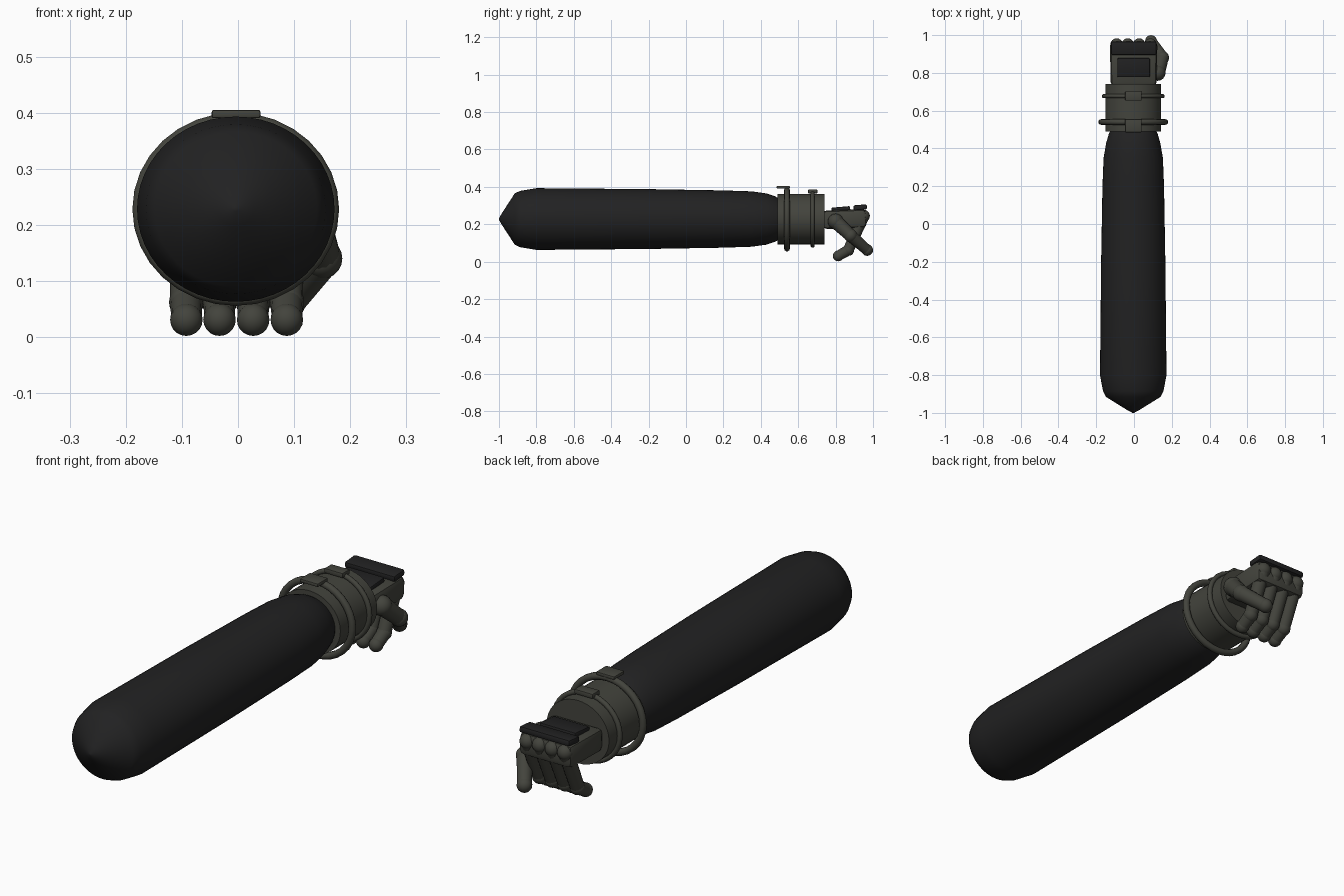
import bpy, bmesh, math
from mathutils import Vector

if "Cube" in bpy.data.objects:
    bpy.data.objects.remove(bpy.data.objects["Cube"])

CX, CZ = -0.004, 0.228   # axis of the sleeve and cuff


def material(name, rgb):
    m = bpy.data.materials.new(name)
    m.diffuse_color = (*rgb, 1)
    m.use_nodes = True
    m.node_tree.nodes["Principled BSDF"].inputs["Base Color"].default_value = m.diffuse_color
    return m


BLACK = material("black fabric", (0.0155, 0.0155, 0.0160))
OLIVE = material("olive grey", (0.056, 0.057, 0.046))


def finish(name, bm, mat, angle=40):
    bmesh.ops.recalc_face_normals(bm, faces=bm.faces)
    me = bpy.data.meshes.new(name)
    bm.to_mesh(me)
    bm.free()
    ob = bpy.data.objects.new(name, me)
    bpy.context.collection.objects.link(ob)
    me.materials.append(mat)
    bpy.ops.object.select_all(action='DESELECT')
    ob.select_set(True)
    bpy.context.view_layer.objects.active = ob
    bpy.ops.object.shade_smooth_by_angle(angle=math.radians(angle))
    return ob


def lathe(name, profile, mat, sides=40, closed=False, angle=40):
    """Elliptical rings along y; profile rows are (y, x radius, z radius)."""
    bm = bmesh.new()
    rings = []
    for y, rx, rz in profile:
        rings.append([bm.verts.new((CX + rx * math.cos(2 * math.pi * i / sides), y,
                                    CZ + rz * math.sin(2 * math.pi * i / sides)))
                      for i in range(sides)])
    pairs = list(zip(rings, rings[1:]))
    if closed:
        pairs.append((rings[-1], rings[0]))
    else:
        bm.faces.new(rings[0])
        bm.faces.new(rings[-1])
    for a, b in pairs:
        for i in range(sides):
            j = (i + 1) % sides
            bm.faces.new((a[i], a[j], b[j], b[i]))
    return finish(name, bm, mat, angle)


def ring(name, y, rx, rz, r):
    prof = [(y + r * math.cos(a), rx + r * math.sin(a), rz + r * math.sin(a))
            for a in (2 * math.pi * k / 10 for k in range(10))]
    return lathe(name, prof, OLIVE, 32, closed=True)


def plate(name, x, y, z, mat, tilt=0, bevel=0.006, taper=1.0):
    """Bevelled box from (min, max) ranges, tilted about x."""
    c = Vector((sum(x) / 2, sum(y) / 2, sum(z) / 2))
    d = Vector((x[1] - x[0], y[1] - y[0], z[1] - z[0]))
    bm = bmesh.new()
    bmesh.ops.create_cube(bm, size=1)
    for v in bm.verts:
        if v.co.y < 0:
            v.co.x *= taper
        v.co = Vector((v.co.x * d.x, v.co.y * d.y, v.co.z * d.z))
    bmesh.ops.bevel(bm, geom=bm.edges[:], offset=bevel, segments=2,
                    profile=0.5, affect='EDGES')
    ob = finish(name, bm, mat, 35)
    ob.location = c
    ob.rotation_euler.x = math.radians(tilt)
    return ob


def digit(name, joints):
    """Chain of tapered segments with a ball at each joint (point, radius)."""
    bm = bmesh.new()
    for p, r in joints:
        new = bmesh.ops.create_uvsphere(bm, u_segments=16, v_segments=10, radius=r)['verts']
        bmesh.ops.translate(bm, verts=new, vec=p)
    for (p, r), (q, s) in zip(joints, joints[1:]):
        d = Vector(q) - Vector(p)
        new = bmesh.ops.create_cone(bm, segments=16, radius1=r * 0.93, radius2=s * 0.93,
                                    depth=d.length, cap_ends=True)['verts']
        rot = Vector((0, 0, 1)).rotation_difference(d).to_matrix()
        bmesh.ops.rotate(bm, verts=new, matrix=rot)
        bmesh.ops.translate(bm, verts=new, vec=(Vector(p) + Vector(q)) / 2)
    return finish(name, bm, OLIVE)


# Sleeve with a pointed shoulder cap and a rounded wrist end
lathe("sleeve", [(-1.0, 0.004, 0.004), (-0.985, 0.032, 0.03), (-0.915, 0.145, 0.138),
                 (-0.885, 0.160, 0.151), (-0.80, 0.176, 0.165), (-0.2, 0.170, 0.160),
                 (0.2, 0.163, 0.153), (0.35, 0.157, 0.148), (0.43, 0.143, 0.137),
                 (0.475, 0.130, 0.122), (0.50, 0.118, 0.108)], BLACK, 48, angle=50)

# Cuff, its two rings and the clasps on top
lathe("cuff", [(0.49, 0.148, 0.135), (0.74, 0.148, 0.135)], OLIVE, 40)
ring("rear_cuff_ring", 0.540, 0.170, 0.158, 0.015)
ring("front_cuff_ring", 0.677, 0.156, 0.143, 0.011)
plate("rear_clasp", (-0.047, 0.040), (0.485, 0.555), (0.390, 0.405), OLIVE, bevel=0.004)
plate("front_clasp", (-0.047, 0.040), (0.653, 0.702), (0.365, 0.386), OLIVE, bevel=0.004)

# Palm and wrist
plate("palm", (-0.128, 0.124), (0.73, 0.965), (0.178, 0.277), OLIVE, 2, 0.022, 0.96)

# Armour plates on the back of the hand
plate("knuckle_plate", (-0.122, 0.118), (0.895, 0.967), (0.277, 0.304), BLACK, 5, 0.008)
plate("hand_plate", (-0.088, 0.084), (0.778, 0.878), (0.270, 0.293), BLACK, 5, 0.006)

# Four curled fingers
for k, x in enumerate((-0.092, -0.033, 0.027, 0.087)):
    digit("finger_%d" % (k + 1), [((x, 0.950, 0.245), 0.033), ((x, 0.868, 0.062), 0.031),
                                  ((x, 0.814, 0.031), 0.029)])

# Thumb crossing in front of the fingers
digit("thumb", [((0.125, 0.800, 0.215), 0.042), ((0.150, 0.880, 0.140), 0.036),
                ((0.090, 0.969, 0.062), 0.031)])
